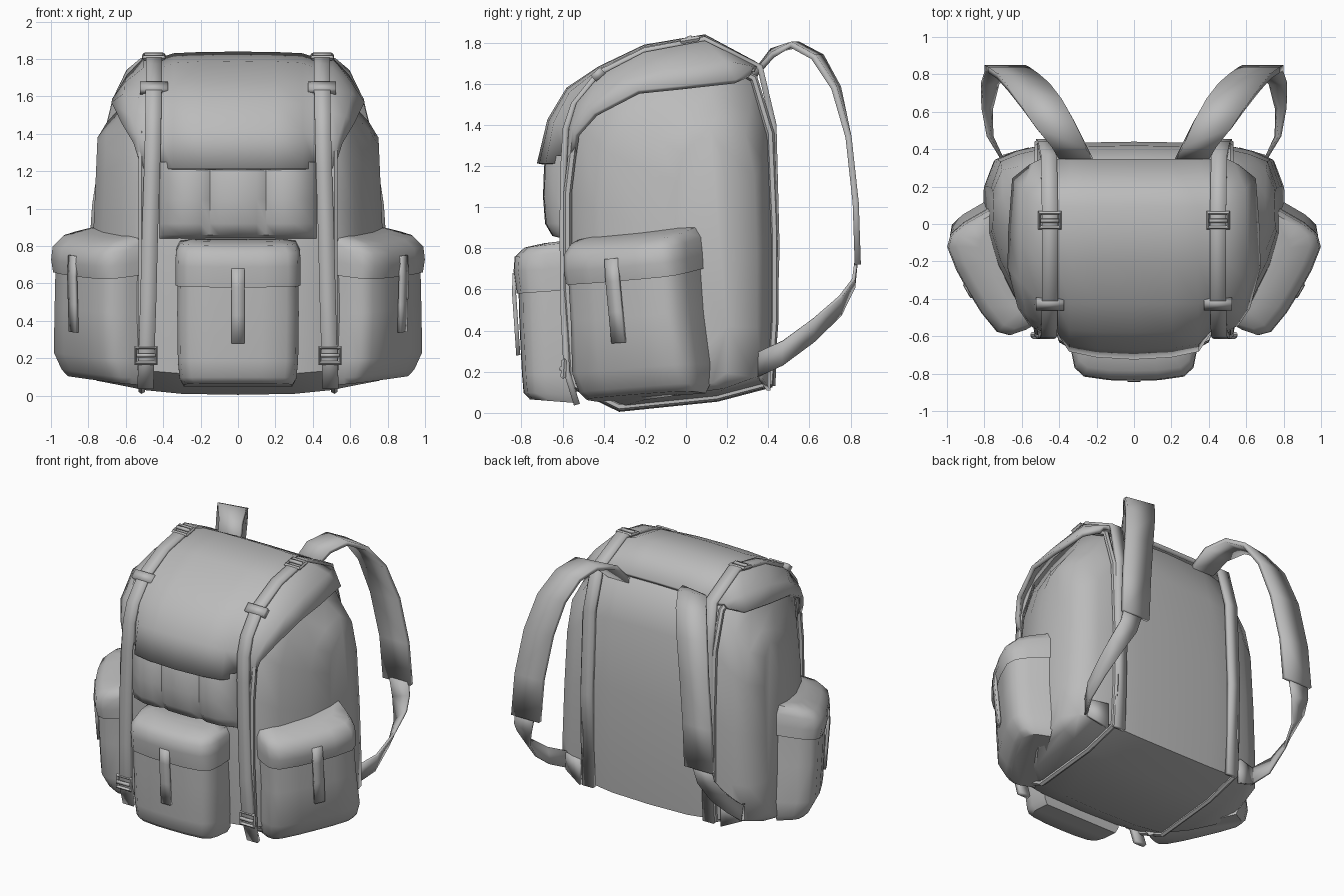
import bpy, bmesh, math
from mathutils import Vector, Matrix

old = bpy.data.objects.get("Cube")
if old:
    bpy.data.objects.remove(old)

canvas = bpy.data.materials.new("grey_canvas")
canvas.use_nodes = True
canvas.diffuse_color = (0.5, 0.5, 0.5, 1)
canvas.node_tree.nodes["Principled BSDF"].inputs["Base Color"].default_value = (0.5, 0.5, 0.5, 1)


def loft(name, rows, ring=False, caps=False, thick=0, angle=40, matrix=None):
    """Skin a list of point rows; optionally close, cap and thicken it."""
    bm = bmesh.new()
    vs = [[bm.verts.new(p) for p in row] for row in rows]
    n = len(rows[0])
    for a, b in zip(vs, vs[1:]):
        for j in range(n if ring else n - 1):
            k = (j + 1) % n
            bm.faces.new((a[j], a[k], b[k], b[j]))
    if caps:
        bm.faces.new(vs[0])
        bm.faces.new(vs[-1])
    if matrix:
        bm.transform(matrix)
    bmesh.ops.recalc_face_normals(bm, faces=bm.faces)
    me = bpy.data.meshes.new(name)
    bm.to_mesh(me)
    bm.free()
    me.materials.append(canvas)
    ob = bpy.data.objects.new(name, me)
    bpy.context.collection.objects.link(ob)
    if thick:
        mod = ob.modifiers.new("thickness", 'SOLIDIFY')
        mod.thickness, mod.offset = thick, 0
    bpy.ops.object.select_all(action='DESELECT')
    ob.select_set(True)
    bpy.context.view_layer.objects.active = ob
    bpy.ops.object.shade_smooth_by_angle(angle=math.radians(angle))
    return ob


def band(name, stations, thick, matrix=None):
    """Flat strap from (centre, half width vector) stations."""
    rows = [[Vector(c) - Vector(h), Vector(c) + Vector(h)] for c, h in stations]
    return loft(name, rows, thick=thick, matrix=matrix)


def tube(name, points, radius, matrix, sides=6):
    """Closed cord along a flat loop."""
    pts = [Vector(p) for p in points]
    n, rows = len(pts), []
    normal = (pts[1] - pts[0]).cross(pts[2] - pts[1]).normalized()
    for i, p in enumerate(pts):
        t = (pts[(i + 1) % n] - pts[i - 1]).normalized()
        side = t.cross(normal).normalized()
        rows.append([p + radius * (math.cos(a) * side + math.sin(a) * normal)
                     for a in (2 * math.pi * k / sides for k in range(sides))])
    return loft(name, rows + rows[:1], ring=True, matrix=matrix)


def lerp(a, b, t):
    return a + (b - a) * t


# Main bag: one side profile, fitted into a smaller box at each x station
profile = [(-.32, .01), (.15, .06), (.41, .13), (.43, .45), (.43, .9), (.41, 1.4), (.33, 1.68),
           (.09, 1.81), (-.2, 1.75), (-.42, 1.64), (-.53, 1.45), (-.57, 1.1), (-.57, .6), (-.54, .12)]


def section(x, y0, y1, z0, z1):
    flare = .04 if abs(x) > .6 else 0
    return [(x * (1 + flare * (1.2 - z)), lerp(y0, y1, (y + .57)), lerp(z0, z1, (z - .01) / 1.8))
            for y, z in profile]


half = [(.3, -.575, .435, .01, 1.78), (.5, -.56, .42, .03, 1.74), (.62, -.42, .39, .06, 1.57),
        (.72, -.22, .345, .08, 1.46), (.77, -.05, .2, .11, 1.38)]
stations = [(-s[0], *s[1:]) for s in reversed(half)] + [(0, -.58, .44, .005, 1.79)] + half
loft("main_bag", [section(*s) for s in stations], ring=True, caps=True, angle=50)

# Lid: centre line, line under the strap and drooping side edge, mirrored across x
centre = [(.34, 1.69), (.09, 1.825), (-.2, 1.775), (-.42, 1.67), (-.57, 1.57), (-.66, 1.42), (-.71, 1.21)]
seat = [(.34, 1.67), (.09, 1.795), (-.2, 1.74), (-.41, 1.63), (-.52, 1.5), (-.555, 1.38), (-.565, 1.21)]
edge = [(.55, .31, 1.64), (.64, .24, 1.61), (.66, -.03, 1.58), (.665, -.23, 1.56),
        (.61, -.44, 1.45), (.55, -.53, 1.35), (.51, -.55, 1.22)]
rows = []
for c, s, e in zip(centre, seat, edge):
    def between(x, t):
        return (x, lerp(c[0], s[0], t), lerp(c[1], s[1], t))
    fold = [lerp(a, b, .6) for a, b in zip((.5, *s), e)]
    right = [between(.2, .08), between(.34, .28), between(.41, 1), (.5, *s),
             (fold[0], fold[1], fold[2] + .02), e]
    rows.append([(-x, a, b) for x, a, b in reversed(right)] + [(0, *c)] + right)
loft("lid", rows, thick=.03, angle=50)

# Three-part pouch below the lid
rows = []
for z, depth in [(1.25, .1), (1.2, .12), (1.05, .125), (.92, .115), (.86, .08), (.84, 0)]:
    row = []
    for x, f in [(.42, 0), (.4, .5), (.3, .95), (.2, .98), (.15, .72), (.1, .98), (0, 1)]:
        row.append((x, -.57 - depth * f, z))
    rows.append([(-x, y, zz) for x, y, zz in row] + row[-2::-1])
loft("divided_pouch", rows, angle=50)


# Outer pockets with an overhanging flap and closing tab
def pocket(name, matrix, w, d, z0, z1, flap, rise, tab, base, spread):
    """base: depth share of the underside; spread: widening towards the bottom."""
    h = z1 - z0
    outline = [(1, .12), (1, -.45), (.95, -.75), (.8, -.92), (.4, -.99), (0, -1)]
    outline += [(-x, y) for x, y in outline[-2::-1]]

    def ring(z, sw, sd, tilt):
        return [(x * w * sw, y * d * sd, z + tilt * (1 + y * sd)) for x, y in outline]

    loft(name, [ring(z0, spread * .9, base, -.02), ring(z0 + .04 * h, spread * .97, base + .12, -.01),
                ring(z0 + .16 * h, spread, .93, 0), ring(z0 + .5 * h, 1, .98, 0), ring(flap + .06, .99, 1, 0)],
         ring=True, caps=True, angle=50, matrix=matrix)
    loft(name + "_flap", [ring(flap + .03, 1, 1, rise * .6), ring(flap, 1.03, 1.03, rise * .6),
                          ring(z1 - .12, 1.03, 1.09, rise * .6), ring(z1 - .05, 1.02, 1.07, rise * .8),
                          ring(z1 - .01, .95, .88, rise), ring(z1, .72, .5, rise)],
         ring=True, caps=True, angle=50, matrix=matrix)
    band(name + "_tab", [((0, -d * k, z), (.036, 0, 0)) for z, k in
                         ((flap + tab, 1.07), (flap, 1.08), (flap - .15, 1.04), (flap - .3, 1.0))],
         .02, matrix)


pocket("front_pocket", Matrix.Translation((0, -.56, 0)), .325, .255, .07, .81, .58, .03, .1, .78, .99)
for side, s in (("left", 1), ("right", -1)):
    flip = Matrix.Diagonal((s, 1, 1, 1))
    # Side pockets face diagonally forward and lean a little
    turn = (Matrix.Translation((.64, -.2, .5)) @ Matrix.Rotation(math.radians(59.7), 4, 'Z')
            @ Matrix.Rotation(math.radians(-4), 4, 'Y') @ Matrix.Translation((0, 0, -.5)))
    pocket(side + "_side_pocket", flip @ turn, .32, .27, .095, .83, .64, .06, .11, .62, 1.05)

    # Piping around the seam between front and side panels
    tube(side + "_piping", section(.515, -.575, .43, .03, 1.75), .02, flip)

    # Compression strap up the back, over the lid and down the front
    path = [(.48, .42, .13), (.48, .44, .8), (.47, .425, 1.4), (.455, .36, 1.68), (.45, .09, 1.815),
            (.45, -.2, 1.76), (.45, -.425, 1.65), (.453, -.545, 1.5), (.455, -.585, 1.38),
            (.46, -.595, 1.2), (.47, -.6, .9), (.48, -.595, .5), (.49, -.58, .2), (.495, -.53, .04)]
    band(side + "_compression_strap", [(p, (.043, 0, 0)) for p in path], .03, flip)

    # Buckles: frame and middle bars; keeper loop half way
    for part, loc, tilt in (("top_buckle", (.45, .02, 1.813), 10), ("bottom_buckle", (.492, -.594, .215), 86)):
        place = flip @ Matrix.Translation(loc) @ Matrix.Rotation(math.radians(tilt), 4, 'X')
        frame = [(.055, -.04, 0), (.055, .04, 0), (-.055, .04, 0), (-.055, -.04, 0)]
        tube(f"{side}_{part}_frame", frame, .013, place, 4)
        band(f"{side}_{part}_bar", [((0, y, .01), (.05, 0, 0)) for y in (-.01, .01)], .02, place)
    band(side + "_keeper_loop", [((.45, -.405, 1.665), (.075, 0, 0)), ((.45, -.45, 1.625), (.075, 0, 0))], .04, flip)

    # Padded shoulder strap and the thinner adjusting strap below it
    pad = [((.30, .33, 1.64), (.085, 0, 0)), ((.35, .42, 1.75), (.09, 0, -.01)),
           ((.42, .53, 1.79), (.1, -.02, 0)), ((.49, .64, 1.73), (.105, -.02, 0)),
           ((.56, .73, 1.58), (.11, -.01, 0)), ((.62, .79, 1.34), (.11, 0, 0)),
           ((.67, .825, 1.02), (.11, 0, 0)), ((.69, .835, .72), (.11, 0, 0))]
    band(side + "_shoulder_pad", pad, .03, flip)
    lower = [((.70, .83, .76), (.075, 0, 0)), ((.73, .815, .63), (.065, 0, .02)),
             ((.77, .75, .52), (.045, 0, .045)), ((.785, .62, .4), (.025, 0, .055)),
             ((.77, .47, .29), (.01, 0, .06)), ((.7, .34, .23), (0, 0, .06))]
    band(side + "_adjusting_strap", lower, .016, flip)
    # Anchor where the strap meets the bag
    band(side + "_strap_anchor", [((.7, .36, .23), (0, 0, .06)), ((.56, .4, .2), (0, 0, .09))], .02, flip)
